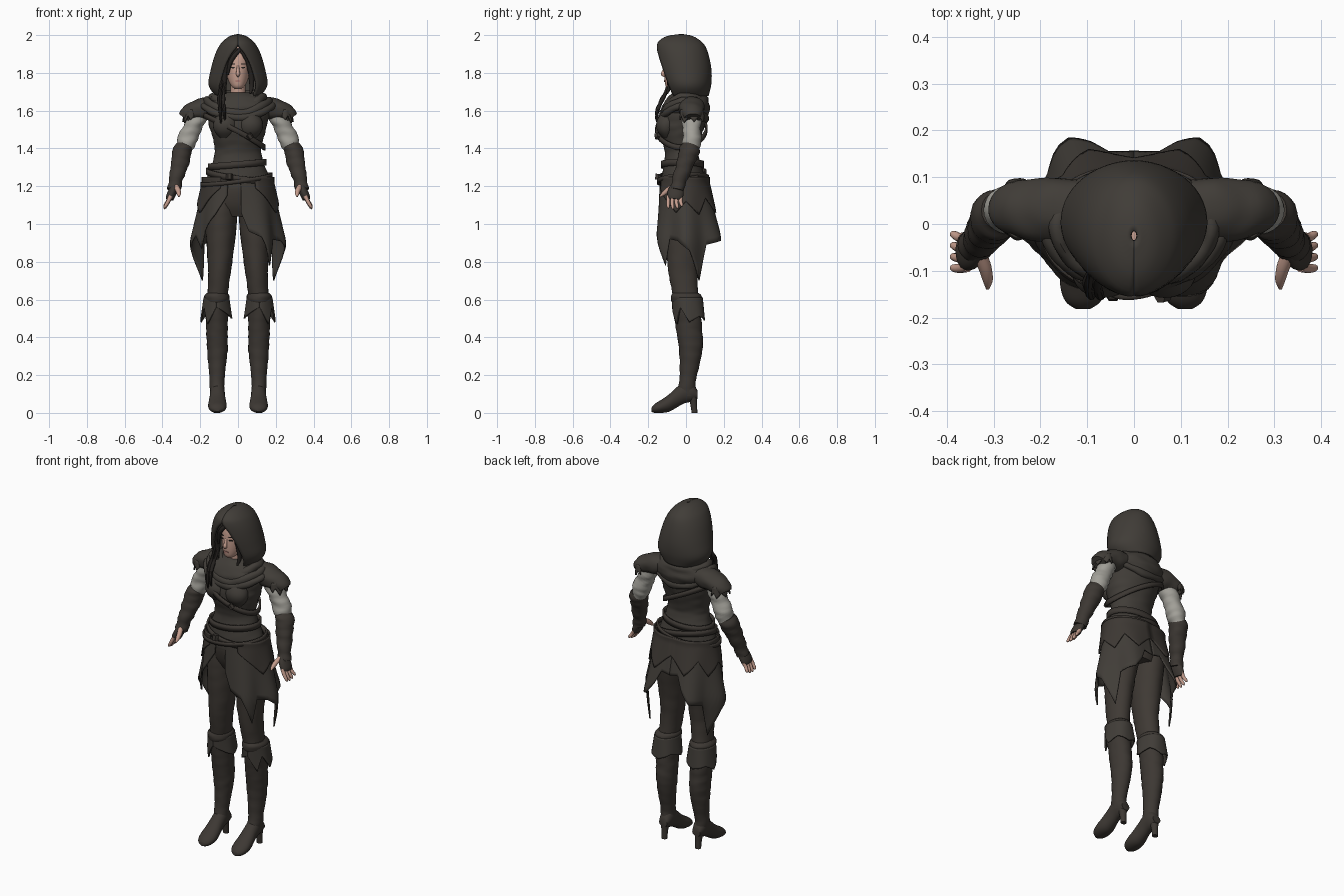
import bpy, bmesh, math
from mathutils import Vector, noise

def mat(name, r, g, b):
    m = bpy.data.materials.new(name)
    m.diffuse_color = (r, g, b, 1)
    return m

CLOTH = mat("dark cloth", .052, .046, .039)
LEATHER = mat("dark leather", .046, .039, .033)
TROUSER = mat("trouser brown", .050, .042, .035)
SLEEVE = mat("grey linen", .36, .35, .315)
SKIN = mat("skin", .56, .34, .27)
HAIR = mat("dark hair", .02, .017, .015)
LIP = mat("lip", .40, .19, .16)

def make(name, verts, faces, m, mirror=False, thick=0):
    me = bpy.data.meshes.new(name)
    bm = bmesh.new()
    vs = [bm.verts.new(v) for v in verts]
    for f in faces:
        bm.faces.new([vs[i] for i in f])
    bmesh.ops.recalc_face_normals(bm, faces=bm.faces)
    bm.to_mesh(me)
    bm.free()
    me.materials.append(m)
    me.shade_smooth()
    me.set_sharp_from_angle(angle=math.radians(45))
    ob = bpy.data.objects.new(name, me)
    bpy.context.collection.objects.link(ob)
    if thick:
        s = ob.modifiers.new("thickness", 'SOLIDIFY')
        s.thickness, s.offset = thick, 0
    if mirror:
        ob.modifiers.new("mirror", 'MIRROR')
    return ob

def smooth(keys, n=4):
    """Spline through tuples of numbers."""
    out = []
    for i in range(len(keys) - 1):
        a, b, c, d = (keys[max(0, min(len(keys) - 1, i + k))] for k in (-1, 0, 1, 2))
        for s in range(n):
            t = s / n
            out.append(tuple(q + .5 * t * (r - p + t * (2*p - 5*q + 4*r - w + t * (3*(q - r) + w - p)))
                             for p, q, r, w in zip(a, b, c, d)))
    return out + [tuple(keys[-1])]

def loft(name, rings, m, mirror=False, seg=24, wr=0, closed=False):
    """Skin over elliptical rings given as centre and two half axes."""
    verts, faces, n = [], [], len(rings)
    for c, u, v in rings:
        for k in range(seg):
            a = 2 * math.pi * k / seg
            d = u * math.cos(a) + v * math.sin(a)
            p = c + d
            verts.append(p + d * wr * noise.noise(Vector((p.x * 14, p.y * 14, p.z * 38))))
    for i in range(n if closed else n - 1):
        j = (i + 1) % n
        for k in range(seg):
            l = (k + 1) % seg
            faces.append((i*seg + k, i*seg + l, j*seg + l, j*seg + k))
    if not closed:
        faces += [tuple(range(seg)), tuple(range((n - 1) * seg, n * seg))]
    return make(name, verts, faces, m, mirror)

def stack(name, keys, m, **kw):
    """Horizontal sections: centre x, z, half width, front y, back y."""
    loft(name, [(Vector((cx, (f + b) / 2, z)), Vector((rx, 0, 0)), Vector((0, (b - f) / 2, 0)))
                for cx, z, rx, f, b in smooth(keys)], m, **kw)

def tube(name, keys, m, flat=1, **kw):
    """Round limb along points x, y, z, radius."""
    pts = smooth(keys)
    ps = [Vector(p[:3]) for p in pts]
    ref = Vector((1, 0, 0)) if abs((ps[-1] - ps[0]).normalized().y) > .8 else Vector((0, 1, 0))
    rings = []
    for i, p in enumerate(ps):
        d = (ps[min(i + 1, len(ps) - 1)] - ps[max(i - 1, 0)]).normalized()
        u = d.cross(ref).normalized()
        rings.append((p, u * pts[i][3] * flat, u.cross(d) * pts[i][3]))
    loft(name, rings, m, **kw)

def drape(name, hem, top, shape, m, sign=1, mirror=False, rows=12):
    """Hanging cloth with a ragged hem given as (degrees from front, z)."""
    cols = smooth([hem[0]], 1)
    for (a, z), (b, w) in zip(hem, hem[1:]):
        cols += [(a + (b - a) * k / 4, z + (w - z) * k / 4) for k in range(1, 5)]
    verts, faces = [], []
    for a, z in cols:
        for r in range(rows + 1):
            h = top + (z - top) * r / rows
            x, y = shape(math.radians(a), h)
            verts.append((sign * x, y, h))
    for i in range(len(cols) - 1):
        for r in range(rows):
            q = i * (rows + 1) + r
            faces.append((q, q + 1, q + rows + 2, q + rows + 1))
    make(name, verts, faces, m, mirror, .008)

# torso
TORSO = [(0, 1.08, .17, -.11, .11), (0, 1.18, .185, -.135, .11), (0, 1.24, .168, -.13, .10), (0, 1.30, .145, -.122, .085),
         (0, 1.36, .125, -.112, .067), (0, 1.40, .122, -.115, .066), (0, 1.45, .134, -.132, .078),
         (0, 1.50, .148, -.142, .092), (0, 1.55, .158, -.138, .105), (0, 1.60, .165, -.12, .115), (0, 1.66, .11, -.07, .10)]
stack("bodice", TORSO[1:], CLOTH, seg=40, wr=.035)
stack("bust", [(.064, 1.455, .03, -.12, -.08), (.066, 1.49, .058, -.15, -.06), (.066, 1.53, .066, -.158, -.05),
               (.064, 1.57, .052, -.142, -.05), (.06, 1.61, .02, -.11, -.07)], CLOTH, mirror=True)

def body(z):
    for p, q in zip(TORSO, TORSO[1:]):
        if z <= q[1]:
            t = (z - p[1]) / (q[1] - p[1])
            return [p[k] + (q[k] - p[k]) * t for k in (2, 3, 4)]
    return TORSO[-1][2:]

# belts and straps that follow the torso
def band(name, z0, tx, ty, w, off):
    verts, faces, n = [], [], 64
    for i in range(n):
        a = 2 * math.pi * i / n
        z = z0 + tx * math.sin(a) + ty * math.cos(a)
        rx, f, b = body(z)
        for h in (z - w / 2, z + w / 2):
            verts.append(((rx + off) * math.sin(a), (f + b) / 2 - ((b - f) / 2 + off) * math.cos(a), h))
        j = (i + 1) % n
        faces.append((2*i, 2*j, 2*j + 1, 2*i + 1))
    make(name, verts, faces, LEATHER, thick=.01)

band("waist_belt", 1.315, .012, 0, .035, .009)
band("hip_belt", 1.255, -.025, -.015, .032, .012)
band("lower_belt", 1.235, .025, -.01, .022, .018)
band("chest_strap", 1.49, -.085, .0, .03, .017)
tube("belt_buckle", [(-.045, -.145, 1.265, .018), (-.045, -.149, 1.235, .018)], LEATHER, seg=6)
tube("strap_buckle", [(.055, -.155, 1.475, .015), (.07, -.15, 1.455, .015)], LEATHER, seg=6)

# hips and ragged skirt
stack("hips", [(0, 1.04, .12, -.085, .10), (0, 1.10, .165, -.115, .11), (0, 1.18, .182, -.13, .11), (0, 1.24, .165, -.12, .095)], TROUSER)

def skirt(grow):
    def f(a, z):
        t = max(0, min(1.1, (1.22 - z) / .28))
        low = 1 - max(0, .9 - z) * .35
        k = (1 - t * .07 * math.cos(6 * a)) * low
        s, c = math.sin(a), math.cos(a)
        ry = .135 + .022 * t if c > 0 else .112 + .075 * t
        return ((.178 + .05 * t + grow) * abs(s) ** .85 * (1 if s >= 0 else -1) * k, -(ry + grow) * c * k)
    return f

BACK = [(150, .91), (160, .97), (168, 1.05), (180, 1.04)]
drape("skirt_left", [(3, 1.06), (12, .96), (27, .93), (45, .78), (55, .92), (75, .91), (95, .86), (114, .70), (126, .89)] + BACK,
      1.24, skirt(0), CLOTH)
drape("skirt_right", [(14, 1.15), (30, 1.05), (50, .97), (62, .87), (75, .94), (95, .85), (114, .70), (126, .89)] + BACK,
      1.24, skirt(0), CLOTH, sign=-1)
drape("hip_wrap", [(25, 1.19), (50, 1.12), (70, 1.06), (90, 1.12), (115, 1.05), (135, 1.14), (158, 1.06), (180, 1.15)],
      1.25, skirt(.01), LEATHER, mirror=True)

# legs
stack("trouser_leg", [(.085, 1.14, .082, -.11, .11), (.088, 1.05, .084, -.113, .11), (.091, .95, .079, -.108, .092),
                      (.095, .82, .067, -.10, .07), (.10, .72, .058, -.09, .062), (.108, .62, .054, -.07, .066),
                      (.112, .55, .05, -.06, .066)], TROUSER, mirror=True, wr=.05)

# boots
stack("boot_shaft", [(.113, .61, .06, -.073, .076), (.114, .55, .061, -.067, .08), (.112, .47, .058, -.056, .085),
                     (.110, .40, .057, -.045, .088), (.109, .33, .054, -.037, .085), (.110, .25, .046, -.033, .07),
                     (.111, .18, .040, -.034, .053), (.111, .13, .039, -.045, .052), (.111, .09, .034, -.04, .055)],
      LEATHER, mirror=True, wr=.09)
foot = [(.06, .026, .075, .12), (.03, .036, .06, .165), (-.01, .039, .05, .165), (-.05, .041, .028, .135), (-.09, .047, .006, .098),
        (-.13, .049, 0, .07), (-.165, .038, 0, .048), (-.182, .015, .006, .028)]
loft("boot_foot", [(Vector((.109, y, (l + h) / 2)), Vector((w, 0, 0)), Vector((0, 0, (h - l) / 2)))
                   for y, w, l, h in smooth(foot)], LEATHER, mirror=True)
stack("boot_heel", [(.111, .1, .028, .01, .06), (.111, .05, .019, .022, .059), (.111, 0, .017, .03, .06)], LEATHER, mirror=True, seg=16)

def cuff(a, z):
    t = (.63 - z) / .15
    k = 1 + .04 * math.cos(5 * a) * t
    return .114 + (.062 + .02 * t) * math.sin(a) * k, .006 + .012 * t - (.077 + .006 * t) * math.cos(a) * k

drape("boot_cuff", [(0, .56), (35, .47), (60, .56), (90, .48), (130, .51), (180, .49), (230, .52), (280, .50), (320, .53), (360, .56)],
      .61, cuff, CLOTH, mirror=True)
stack("knee_band", [(.111, .635, .055, -.073, .07), (.112, .62, .066, -.08, .082), (.113, .595, .065, -.079, .083),
                    (.113, .58, .056, -.07, .076)], LEATHER, mirror=True, wr=.06)

# arms
tube("sleeve", [(.19, .03, 1.60, .045), (.222, .03, 1.55, .05), (.245, .03, 1.50, .048), (.262, .03, 1.46, .050),
                (.275, .03, 1.43, .050), (.287, .028, 1.39, .042)], SLEEVE, mirror=True, wr=.16)
tube("bracer", [(.286, .028, 1.415, .046), (.293, .02, 1.39, .053), (.304, .002, 1.34, .048), (.318, -.018, 1.28, .042),
                (.332, -.038, 1.22, .037), (.340, -.048, 1.18, .035)], LEATHER, mirror=True, wr=.16)
tube("glove_palm", [(.334, -.042, 1.21, .032), (.345, -.053, 1.175, .042), (.358, -.058, 1.145, .042), (.362, -.06, 1.13, .036)],
     LEATHER, flat=.55, mirror=True)
for i, l in enumerate((.93, 1, .95, .8)):
    y = -.092 + i * .022
    tube("finger_%d" % (i + 1), [(.356, y, 1.148, .011), (.372, y - .003, 1.148 - .035 * l, .010),
                                 (.386, y - .002 + i * .002, 1.148 - .06 * l, .008), (.39, y + i * .002, 1.148 - .069 * l, .003)],
         SKIN, mirror=True, seg=10)
tube("thumb", [(.33, -.065, 1.20, .015), (.318, -.095, 1.18, .014), (.313, -.12, 1.16, .011), (.313, -.138, 1.145, .004)],
     SKIN, mirror=True, seg=10)

# shoulders
tube("shoulder_pad", [(.10, .03, 1.63, .06), (.16, .03, 1.615, .07), (.21, .03, 1.603, .066), (.255, .032, 1.587, .058),
                      (.278, .034, 1.56, .045)], CLOTH, flat=.85, mirror=True, wr=.12)
drape("shoulder_fringe", [(-20, 1.57), (5, 1.55), (25, 1.575), (50, 1.535), (75, 1.57), (100, 1.54), (125, 1.57), (155, 1.54),
                          (175, 1.57), (200, 1.55)], 1.605,
      lambda a, z: (.247 + (.032 + .2 * (1.605 - z)) * math.sin(a), .032 - (.058 + .1 * (1.605 - z)) * math.cos(a)),
      CLOTH, mirror=True, rows=4)

# mantle and cowl folds
stack("mantle", [(0, 1.695, .085, -.07, .095), (0, 1.67, .14, -.098, .118), (0, 1.635, .18, -.122, .125),
                 (0, 1.60, .178, -.13, .126), (0, 1.575, .15, -.125, .115)], CLOTH, seg=40, wr=.05)

def fold(name, rx, f, b, z, fdrop, bdrop, r):
    rings = []
    for i in range(56):
        a = 2 * math.pi * i / 56
        s, c = math.sin(a), math.cos(a)
        out = Vector((s, -c, 0))
        h = z - (fdrop if c > 0 else bdrop) * c * c
        rings.append((Vector((rx * s, (f + b) / 2 - (b - f) / 2 * c, h)), out * r * .8, Vector((0, 0, r))))
    loft(name, rings, CLOTH, seg=12, wr=.35, closed=True)

fold("cowl_inner", .105, -.075, .085, 1.685, .03, .0, .022)
fold("cowl_middle", .135, -.10, .10, 1.67, .05, .03, .025)
fold("cowl_outer", .165, -.122, .105, 1.65, .065, .05, .024)
fold("cowl_lower", .185, -.130, .105, 1.625, .06, .065, .02)

# hood with a pointed face opening
HOOD = [(2.0, .006, -.035, -.015, 0), (1.99, .042, -.10, .035, 0), (1.965, .075, -.14, .075, 0), (1.94, .095, -.15, .097, .004),
        (1.90, .115, -.15, .113, .036), (1.85, .131, -.145, .125, .062), (1.80, .143, -.135, .131, .08), (1.75, .152, -.12, .13, .092),
        (1.715, .142, -.108, .124, .092), (1.68, .112, -.095, .115, .08)]
verts, faces, N = [], [], 40
prof = smooth(HOOD, 3)
for z, rx, f, b, w in prof:
    gap = math.asin(max(0, min(.95, w / rx)))
    for k in range(N + 1):
        a = gap + (2 * math.pi - 2 * gap) * k / N
        verts.append((rx * math.sin(a), (f + b) / 2 - (b - f) / 2 * math.cos(a), z))
for i in range(len(prof) - 1):
    for k in range(N):
        q = i * (N + 1) + k
        faces.append((q, q + 1, q + N + 2, q + N + 1))
make("hood", verts, faces, CLOTH, thick=.01)

# head
stack("head", [(0, 1.715, .016, -.094, -.06), (0, 1.73, .034, -.107, -.03), (0, 1.76, .051, -.113, .02), (0, 1.80, .061, -.115, .05),
               (0, 1.84, .065, -.113, .06), (0, 1.88, .063, -.108, .055), (0, 1.92, .046, -.09, .03), (0, 1.94, .01, -.05, 0)],
      SKIN, seg=32)
tube("neck", [(0, -.02, 1.75, .04), (0, -.015, 1.70, .04), (0, -.01, 1.65, .05)], SKIN)
tube("nose", [(0, -.108, 1.838, .006), (0, -.118, 1.808, .009), (0, -.122, 1.793, .011), (0, -.112, 1.782, .006)], SKIN, seg=10)

def plate(name, x, y, z, w, h, m, mirror=True):
    loft(name, [(Vector((x, y + d, z)), Vector((w, w * .3 if x else 0, 0)), Vector((0, 0, h))) for d in (0, .007)], m, mirror, 12)

plate("eye", .027, -.109, 1.828, .011, .004, HAIR)
plate("eyebrow", .028, -.107, 1.847, .015, .0025, HAIR)
plate("mouth", 0, -.1155, 1.757, .016, .005, LIP, False)

# hair strands and braids
tube("side_hair", [(.004, -.108, 1.93, .010), (.035, -.112, 1.895, .014), (.06, -.10, 1.85, .016), (.07, -.09, 1.79, .015),
                   (.072, -.088, 1.73, .012), (.065, -.10, 1.69, .006)], HAIR, mirror=True, seg=10, wr=.3)
tube("fringe_hair", [(.015, -.112, 1.928, .009), (-.02, -.122, 1.89, .012), (-.042, -.116, 1.85, .011), (-.055, -.105, 1.79, .006)],
     HAIR, seg=10)
for i, x in enumerate((-.075, -.095)):
    tube("braid_%d" % (i + 1), [(x + .01, -.09, 1.76, .008), (x, -.105, 1.70, .010), (x - .003, -.135, 1.64, .010),
                                (x + .003, -.155, 1.59 - .02 * i, .009), (x + .005, -.15, 1.55 - .02 * i, .004)], HAIR, seg=8, wr=.5)
